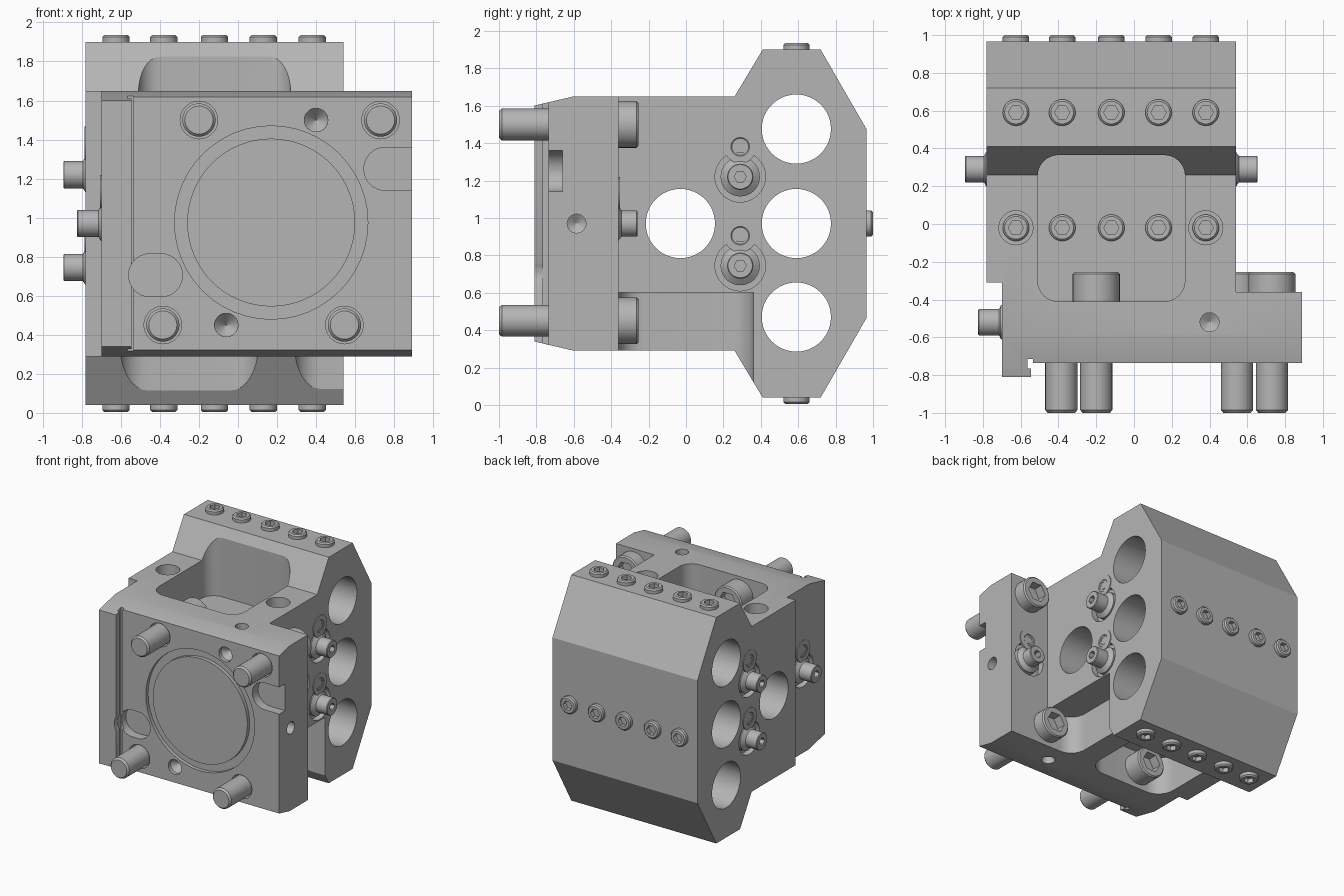
import bpy, bmesh
from math import cos, sin, pi
from mathutils import Vector

default = bpy.data.objects.get("Cube")
if default:
    bpy.data.objects.remove(default, do_unlink=True)

steel = bpy.data.materials.new("machined grey")
GREY = (0.46, 0.46, 0.46, 1)
steel.diffuse_color = GREY
steel.use_nodes = True
steel.node_tree.nodes["Principled BSDF"].inputs["Base Color"].default_value = GREY

X, Y, Z = Vector((1, 0, 0)), Vector((0, 1, 0)), Vector((0, 0, 1))


def make(name, bm):
    bmesh.ops.recalc_face_normals(bm, faces=bm.faces)
    mesh = bpy.data.meshes.new(name)
    bm.to_mesh(mesh)
    bm.free()
    mesh.materials.append(steel)
    ob = bpy.data.objects.new(name, mesh)
    bpy.context.collection.objects.link(ob)
    return ob


def activate(ob):
    bpy.ops.object.select_all(action='DESELECT')
    ob.select_set(True)
    bpy.context.view_layer.objects.active = ob


def smooth(ob):
    activate(ob)
    bpy.ops.object.shade_smooth_by_angle(angle=0.5)
    return ob


def prism(name, points, depth):
    """Extrude a closed outline of 3D points along the depth vector."""
    bm = bmesh.new()
    face = bm.faces.new([bm.verts.new(p) for p in points])
    ext = bmesh.ops.extrude_face_region(bm, geom=[face])
    bmesh.ops.translate(bm, vec=depth, verts=[v for v in ext["geom"] if isinstance(v, bmesh.types.BMVert)])
    return make(name, bm)


def lathe(name, origin, direction, rings, n=36):
    """Revolve (radius, height[, is_hex]) rings about a direction."""
    quat = direction.to_track_quat('Z', 'Y')
    bm = bmesh.new()
    loops = []
    for radius, h, *is_hex in rings:
        loop = []
        for i in range(n):
            a = 2 * pi * i / n
            r = radius / cos(a % (pi / 3) - pi / 6) if is_hex else radius
            loop.append(bm.verts.new(Vector(origin) + quat @ Vector((r * cos(a), r * sin(a), h))))
        loops.append(loop)
    for a, b in zip(loops, loops[1:]):
        for i in range(n):
            j = (i + 1) % n
            bm.faces.new((a[i], a[j], b[j], b[i]))
    bm.faces.new(loops[0])
    bm.faces.new(loops[-1])
    return make(name, bm)


def boolean(target, tool, operation='DIFFERENCE'):
    tool.hide_render = True
    mod = target.modifiers.new("cut", 'BOOLEAN')
    mod.object, mod.operation, mod.solver = tool, operation, 'EXACT'
    activate(target)
    bpy.ops.object.modifier_apply(modifier=mod.name)
    bpy.data.objects.remove(tool, do_unlink=True)


def rounded(x0, x1, y0, y1, r, steps=8):
    """Rounded rectangle outline."""
    pts = []
    corners = ((x1 - r, y1 - r), (x0 + r, y1 - r), (x0 + r, y0 + r), (x1 - r, y0 + r))
    for k, (cx, cy) in enumerate(corners):
        for s in range(steps + 1):
            a = pi / 2 * (k + s / steps)
            pts.append((cx + r * cos(a), cy + r * sin(a)))
    return pts


# Main block: side profile intersected with plan outline
MID = 0.97
upper = [(-0.9, 1.58), (-0.6, 1.65), (0.26, 1.65), (0.41, 1.9), (0.72, 1.9), (0.965, 1.475)]
side = upper + [(y, 2 * MID - z) for y, z in reversed(upper)]
plan = [(-0.78, 1.1), (-0.78, -0.31), (-0.7, -0.31), (-0.7, -0.81), (-0.545, -0.81),
        (-0.545, -0.735), (0.89, -0.735), (0.89, -0.36), (0.54, -0.36), (0.54, 1.1)]
block = prism("tool_block", [(-1, y, z) for y, z in side], X * 2)
boolean(block, prism("plan_cutter", [(x, y, -0.1) for x, y in plan], Z * 2.2), 'INTERSECT')


def pocket(outline, z0, z1):
    boolean(block, prism("pocket_cutter", [(x, y, z0) for x, y in outline], Z * (z1 - z0)))


def bore(origin, direction, r, depth, tip=0):
    """Round hole going in along direction, with optional cone tip."""
    rings = [(r, -0.2), (r, depth)] + ([(0.003, depth + tip)] if tip else [])
    boolean(block, lathe("bore_cutter", origin, direction, rings, 48))


# Top, bottom and corner pockets
FLOOR = 1.34
pocket(rounded(-0.51, 0.27, -0.41, 0.365, 0.11), FLOOR, 2.1)
pocket(rounded(-0.605, 0.105, -0.41, 0.365, 0.14), -0.1, 0.6)
pocket(rounded(0.29, 1.2, -0.36, 0.36, 0.13), -0.1, 0.6)

# Cross bores for tool shanks
for y, z in ((0.59, 1.475), (0.59, MID), (0.59, 0.47), (-0.03, MID)):
    bore((-0.8, y, z), X, 0.185, 1.6)

# Relief groove beside the locating strip
groove = [(-0.565, -0.765), (-0.535, -0.765), (-0.535, -0.715), (-0.565, -0.715)]
pocket(groove, 0.2, 1.8)

# Front slots
for x0, x1, z in ((0.645, 1.2, 1.25), (-0.56, -0.285, 0.705)):
    slot = rounded(x0, x1, z - 0.11, z + 0.11, 0.109)
    boolean(block, prism("slot_cutter", [(x, -0.9, z) for x, z in slot], Y * 0.24))

# Front ring groove and drilled holes
bore((0.17, -0.735, 0.975), Y, 0.495, 0.03)
for z in (1.235, 0.715):
    bore((0.01, -0.735, z), Y, 0.05, 0.12, 0.03)
for x, z in ((0.4, 1.5), (-0.06, 0.45)):
    bore((x, -0.735, z), Y, 0.06, 0.03, 0.06)

# Plate holes on top, underside and left edge
bore((0.4, -0.52, 1.65), -Z, 0.05, 0.12, 0.03)
bore((0.4, -0.52, 0.29), Z, 0.05, 0.12, 0.03)
bore((0.89, -0.585, MID), -X, 0.05, 0.1, 0.03)

# Counterbores for the outer clamping screws
for x in (-0.625, 0.38):
    bore((x, -0.02, 1.65), -Z, 0.09, 1.65 - FLOOR)

# Mounting bolts through the plate
for x, z, seat in ((-0.2, 1.5, -0.41), (0.73, 1.5, -0.36), (-0.385, 0.45, -0.41), (0.545, 0.45, -0.36)):
    bore((x, -0.735, z), Y, 0.096, 0.06)
    smooth(lathe("mounting_bolt", (x, 0, z), Y, [
        (0.072, -1), (0.085, -0.985), (0.085, seat - 0.02), (0.125, seat - 0.02), (0.125, -0.265),
        (0.115, -0.255), (0.07, -0.255, True), (0.07, -0.33, True)]))

# Disc inside the ring groove
smooth(lathe("front_disc", (0.17, -0.7, 0.975), -Y, [(0.43, 0), (0.43, 0.035)], 64))


def clamp_screw(origin, direction):
    smooth(lathe("clamp_screw", origin, direction, [
        (0.07, -0.02), (0.07, 0.025), (0.06, 0.035), (0.035, 0.035, True), (0.035, -0.01, True)]))


# Rows of clamping screws
for x in (-0.625, -0.38, -0.12, 0.13, 0.38):
    clamp_screw((x, 0.59, 1.9), Z)
    clamp_screw((x, 0.59, 0.04), -Z)
    clamp_screw((x, 0.965, MID), Y)
    clamp_screw((x, -0.02, FLOOR), Z)


def nozzle(origin, direction, length):
    """Coolant nozzle in a counterbore, with a retaining screw above it."""
    bore(origin, direction * -1, 0.135, 0.05)
    smooth(lathe("coolant_nozzle", origin, direction, [
        (0.105, -0.06), (0.105, -0.01), (0.07, 0.015), (0.07, length - 0.005),
        (0.065, length), (0.028, length, True), (0.028, length - 0.05, True)]))
    smooth(lathe("retaining_screw", Vector(origin) + Z * 0.16, direction, [
        (0.088, -0.01), (0.088, 0.006), (0.05, 0.006), (0.045, 0.002),
        (0.03, 0.002, True), (0.03, -0.008, True)]))


for z in (1.22, 0.745):
    nozzle((0.54, 0.29, z), X, 0.115)
    nozzle((-0.78, 0.29, z), -X, 0.115)
nozzle((-0.7, -0.52, MID), -X, 0.125)
nozzle((0.72, -0.36, MID), Y, 0.1)

smooth(block)
